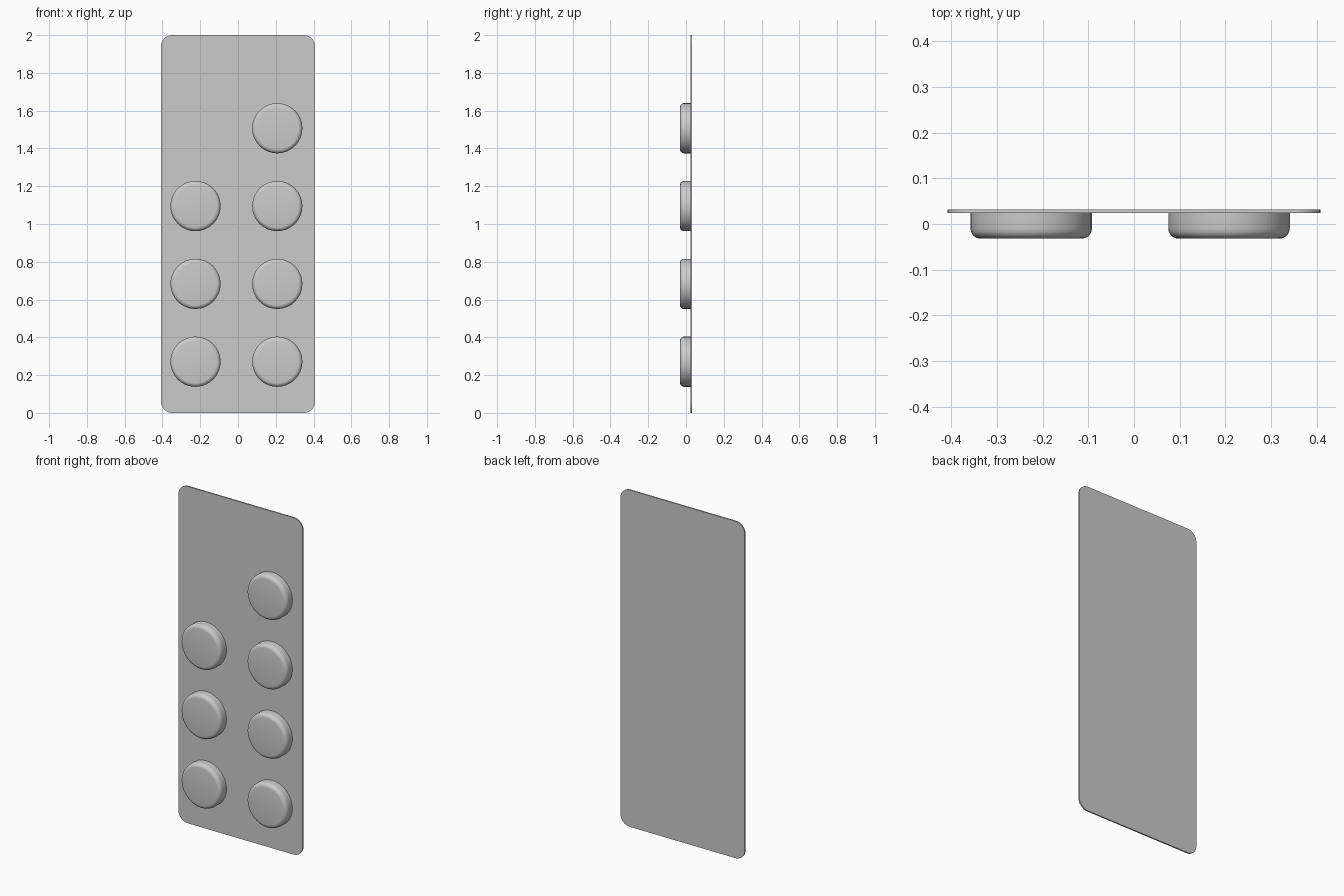
import bpy, bmesh, math
from mathutils import Matrix

cube = bpy.data.objects.get("Cube")
if cube:
    bpy.data.objects.remove(cube, do_unlink=True)

grey = bpy.data.materials.new("light_grey")
grey.use_nodes = True
colour = (0.6, 0.6, 0.6, 1)
grey.diffuse_color = colour
grey.node_tree.nodes["Principled BSDF"].inputs["Base Color"].default_value = colour

FRONT, SEAM, BACK = -0.032, 0.024, 0.032


def finish(name, bm):
    bmesh.ops.recalc_face_normals(bm, faces=bm.faces)
    mesh = bpy.data.meshes.new(name)
    bm.to_mesh(mesh)
    bm.free()
    mesh.materials.append(grey)
    obj = bpy.data.objects.new(name, mesh)
    bpy.context.collection.objects.link(obj)
    bpy.ops.object.select_all(action='DESELECT')
    obj.select_set(True)
    bpy.context.view_layer.objects.active = obj
    bpy.ops.object.shade_smooth_by_angle(angle=math.radians(35))
    return obj


# Backing sheet: a thin slab with rounded corners
def backing_sheet(half_width, height, radius):
    bm = bmesh.new()
    outline = []
    corners = [(1, 1), (-1, 1), (-1, -1), (1, -1)]
    for quarter, (sx, sz) in enumerate(corners):
        cx = sx * (half_width - radius)
        cz = height / 2 + sz * (height / 2 - radius)
        for step in range(9):
            a = (quarter + step / 8) * math.pi / 2
            outline.append(bm.verts.new((cx + radius * math.cos(a), SEAM,
                                         cz + radius * math.sin(a))))
    face = bm.faces.new(outline)
    top = bmesh.ops.extrude_face_region(bm, geom=[face], use_keep_orig=True)
    moved = [v for v in top["geom"] if isinstance(v, bmesh.types.BMVert)]
    bmesh.ops.translate(bm, verts=moved, vec=(0, BACK - SEAM, 0))
    return finish("backing_sheet", bm)


# Blister pocket: a short drum with a rounded front rim
def blister_pocket(name, x, z, radius=0.133, rim=0.022):
    bm = bmesh.new()
    depth = SEAM - FRONT
    place = (Matrix.Translation((x, (FRONT + SEAM) / 2, z))
             @ Matrix.Rotation(math.pi / 2, 4, 'X'))
    bmesh.ops.create_cone(bm, cap_ends=True, segments=32, radius1=radius,
                          radius2=radius, depth=depth, matrix=place)
    front_edges = [e for e in bm.edges
                   if all(v.co.y < FRONT + 0.001 for v in e.verts)]
    bmesh.ops.bevel(bm, geom=front_edges, offset=rim, segments=5,
                    profile=0.5, affect='EDGES')
    return finish(name, bm)


backing_sheet(0.408, 2.0, 0.06)
for side, x, rows in (("right", -0.225, 3), ("left", 0.208, 4)):
    for row in range(rows):
        blister_pocket(f"{side}_pocket_{row + 1}", x, 0.271 + row * 0.412)
